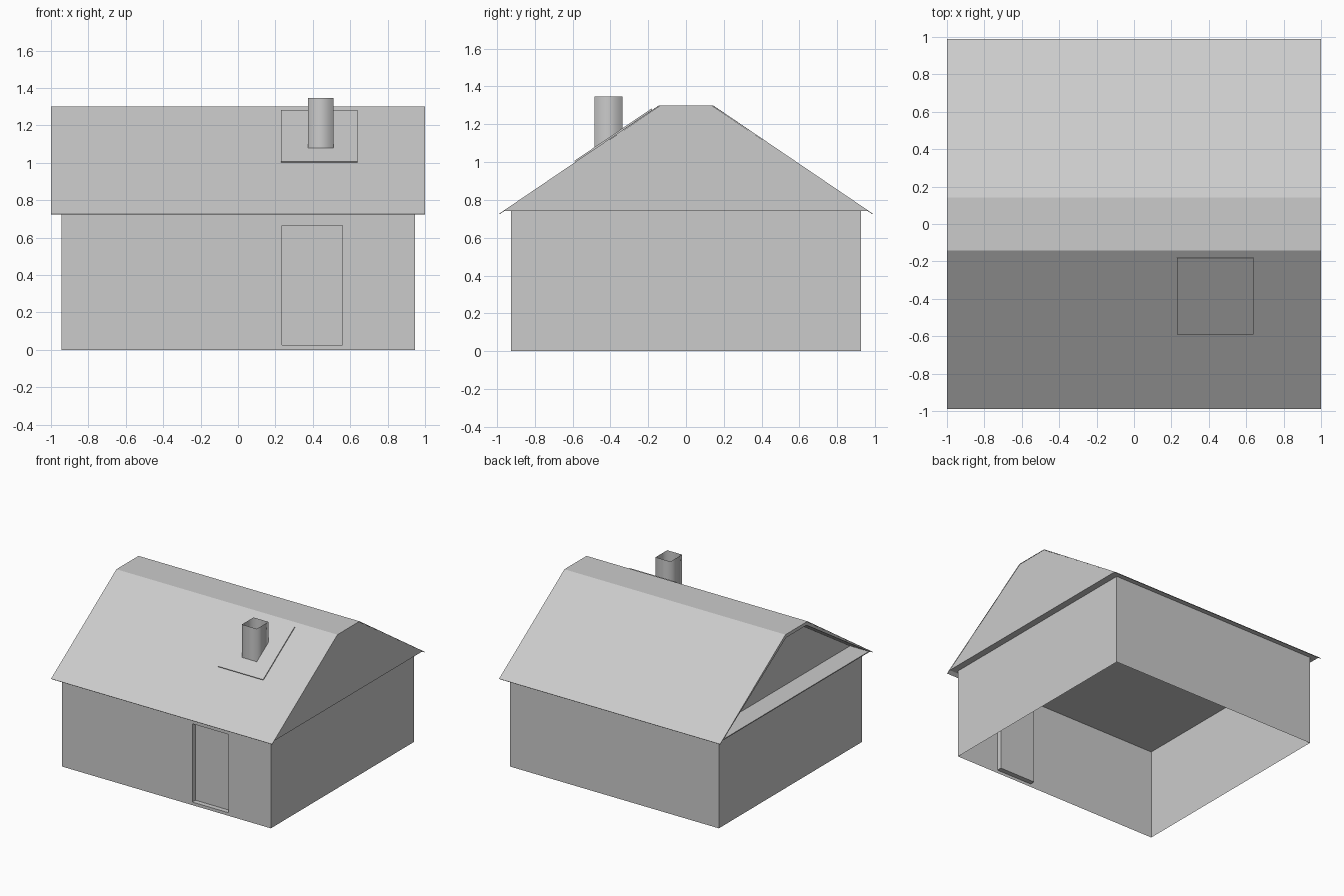
import bpy
import bmesh
from mathutils import Vector

cube = bpy.data.objects.get("Cube")
if cube:
    bpy.data.objects.remove(cube, do_unlink=True)

grey = bpy.data.materials.new("plain_grey")
grey.use_nodes = True
COLOUR = (0.6, 0.6, 0.6, 1)
grey.diffuse_color = COLOUR
grey.node_tree.nodes["Principled BSDF"].inputs["Base Color"].default_value = COLOUR


def add_object(name, bm):
    mesh = bpy.data.meshes.new(name)
    bm.to_mesh(mesh)
    bm.free()
    mesh.materials.append(grey)
    obj = bpy.data.objects.new(name, mesh)
    bpy.context.collection.objects.link(obj)
    return obj


def sweep_x(bm, profile, x0, x1, closed):
    """Extrude a (y, z) profile along x; closed profiles get end caps."""
    a = [bm.verts.new((x0, y, z)) for y, z in profile]
    b = [bm.verts.new((x1, y, z)) for y, z in profile]
    n = len(profile)
    for i in range(n if closed else n - 1):
        j = (i + 1) % n
        bm.faces.new((a[i], a[j], b[j], b[i]))
    caps = [bm.faces.new(a), bm.faces.new(b)] if closed else []
    bmesh.ops.recalc_face_normals(bm, faces=bm.faces)
    return caps


# Walls: open-bottomed shell, with the front gridded around the door
W, D, H = 0.945, 0.925, 0.74
bm = bmesh.new()
xs, zs = (-W, 0.235, 0.56, W), (0, 0.025, 0.665, H)
grid = [[bm.verts.new((x, -D, z)) for x in xs] for z in zs]
for r in range(3):
    for c in range(3):
        face = bm.faces.new((grid[r][c], grid[r][c + 1],
                             grid[r + 1][c + 1], grid[r + 1][c]))
        if r == c == 1:
            door = face
back = [bm.verts.new((x, D, z)) for z in (0, H) for x in (-W, W)]
bm.faces.new((back[1], back[0], back[2], back[3]))
right_edge = [row[0] for row in grid]
left_edge = [row[3] for row in grid]
bm.faces.new(right_edge + [back[2], back[0]])
bm.faces.new([back[1], back[3]] + left_edge[::-1])

# Door: panel pushed into the front wall
panel = bmesh.ops.extrude_discrete_faces(bm, faces=[door])["faces"][0]
bmesh.ops.translate(bm, verts=panel.verts, vec=(0, 0.04, 0))
add_object("walls_and_door", bm)

# Attic: trapezoid block with one gable recessed
bm = bmesh.new()
caps = sweep_x(bm, [(-0.962, 0.742), (0.962, 0.742), (0.14, 1.296), (-0.14, 1.296)],
               -0.998, 0.998, True)
bmesh.ops.inset_individual(bm, faces=[caps[0]], thickness=0.026)
gable = bmesh.ops.extrude_discrete_faces(bm, faces=[caps[0]])["faces"][0]
bmesh.ops.translate(bm, verts=gable.verts, vec=(0.17, 0, 0))
add_object("attic", bm)

# Roof: thin skin with a flat ridge and overhanging eaves
EAVE, RIDGE = Vector((0, -0.988, 0.727)), Vector((0, -0.143, 1.3))
bm = bmesh.new()
sweep_x(bm, [(EAVE.y, EAVE.z), (RIDGE.y, RIDGE.z),
             (-RIDGE.y, RIDGE.z), (-EAVE.y, EAVE.z)], -1, 1, False)
if max(bm.faces, key=lambda f: f.calc_center_median().z).normal.z < 0:
    bmesh.ops.reverse_faces(bm, faces=bm.faces)
roof = add_object("roof", bm)
skin = roof.modifiers.new("thickness", "SOLIDIFY")
skin.thickness = 0.004
skin.offset = -1

# Chimney flashing: shallow plate lying on the front slope
slope = (RIDGE - EAVE).normalized()
normal = Vector((1, 0, 0)).cross(slope)
low = EAVE + slope * ((1.0 - EAVE.z) / slope.z)
high = EAVE + slope * ((1.276 - EAVE.z) / slope.z)
plate = [low, high, high + normal * 0.008, low + normal * 0.008]
bm = bmesh.new()
sweep_x(bm, [(p.y, p.z) for p in plate], 0.23, 0.64, True)
add_object("chimney_flashing", bm)

# Chimney: open square tube, softly shaded
bm = bmesh.new()
rings = [[bm.verts.new((x, y, z)) for x, y in
          ((0.375, -0.485), (0.51, -0.485), (0.51, -0.335), (0.375, -0.335))]
         for z in (1.075, 1.347)]
for i in range(4):
    j = (i + 1) % 4
    f = bm.faces.new((rings[0][i], rings[0][j], rings[1][j], rings[1][i]))
    f.smooth = True
add_object("chimney", bm)
